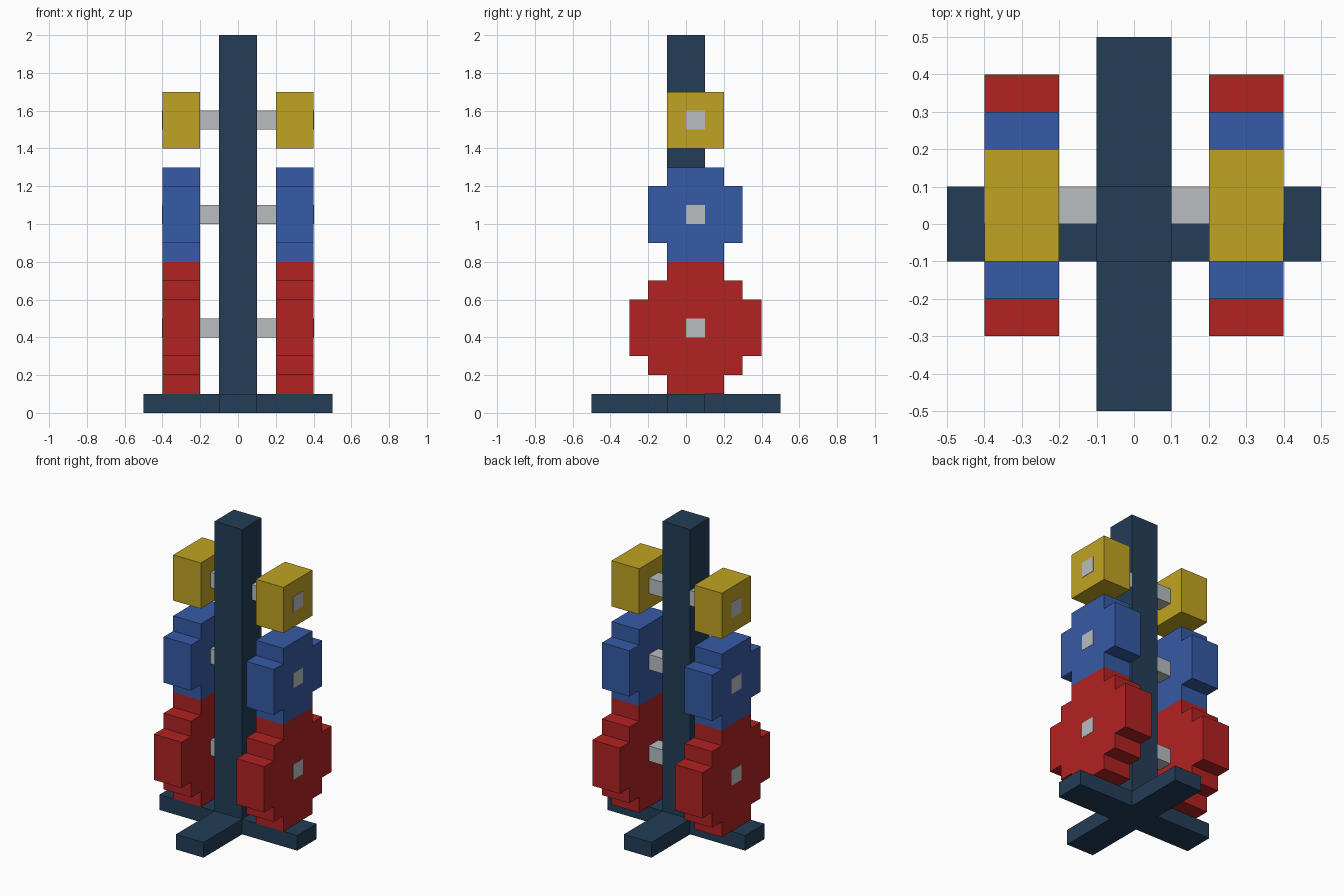
import bpy
import bmesh
from mathutils import Vector

cube = bpy.data.objects.get("Cube")
if cube:
    bpy.data.objects.remove(cube, do_unlink=True)


def material(name, rgb):
    """Flat material from 0-255 display values, converted to linear."""
    lin = [((c / 255 + 0.055) / 1.055) ** 2.4 for c in rgb]
    mat = bpy.data.materials.new(name)
    mat.use_nodes = True
    mat.diffuse_color = (*lin, 1)
    mat.node_tree.nodes["Principled BSDF"].inputs["Base Color"].default_value = (*lin, 1)
    return mat


navy = material("navy", (35, 61, 87))
grey = material("light_grey", (186, 190, 192))
red = material("red", (178, 34, 34))
blue = material("blue", (54, 91, 166))
yellow = material("yellow", (192, 164, 34))


def stepped_solid(name, mat, start, steps, origin, across, along, depth):
    """Extrude a symmetric stepped outline given as (length, half width) rows."""
    origin, across, along, depth = map(Vector, (origin, across, along, depth))
    side, pos = [], start
    for length, half in steps:
        side += [(half, pos), (half, pos + length)]
        pos += length
    outline = side + [(-h, p) for h, p in reversed(side)]
    bm = bmesh.new()
    face = bm.faces.new([bm.verts.new(origin + across * h + along * p) for h, p in outline])
    ext = bmesh.ops.extrude_face_region(bm, geom=[face])
    moved = [g for g in ext["geom"] if isinstance(g, bmesh.types.BMVert)]
    bmesh.ops.translate(bm, verts=moved, vec=depth)
    bmesh.ops.recalc_face_normals(bm, faces=bm.faces)
    mesh = bpy.data.meshes.new(name)
    bm.to_mesh(mesh)
    bm.free()
    mesh.materials.append(mat)
    obj = bpy.data.objects.new(name, mesh)
    bpy.context.collection.objects.link(obj)
    return obj


X, Y, Z = (1, 0, 0), (0, 1, 0), (0, 0, 1)

# Crossed feet and the upright post
stepped_solid("base_cross", navy, -0.5, [(0.4, 0.1), (0.2, 0.5), (0.4, 0.1)],
              (0, 0, 0), X, Y, (0, 0, 0.1))
stepped_solid("post", navy, 0.1, [(1.9, 0.1)], (0, -0.1, 0), X, Z, (0, 0.2, 0))

# Weight plates: bottom height and stepped silhouette
plates = [
    ("large_plate", red, 0.1, [(0.1, 0.15), (0.1, 0.25), (0.3, 0.35), (0.1, 0.25), (0.1, 0.15)]),
    ("medium_plate", blue, 0.8, [(0.1, 0.15), (0.3, 0.25), (0.1, 0.15)]),
    ("small_plate", yellow, 1.4, [(0.3, 0.15)]),
]
for side, sign in (("left", 1), ("right", -1)):
    for name, mat, bottom, steps in plates:
        stepped_solid(f"{name}_{side}", mat, bottom, steps,
                      (0.2 * sign, 0.05, 0), Y, Z, (0.2 * sign, 0, 0))
        # Peg from the post through the plate, just showing at the outer face
        middle = bottom + sum(length for length, half in steps) / 2
        stepped_solid(f"{name}_peg_{side}", grey, middle - 0.05, [(0.1, 0.05)],
                      (0.1 * sign, 0.05, 0), Y, Z, (0.302 * sign, 0, 0))
